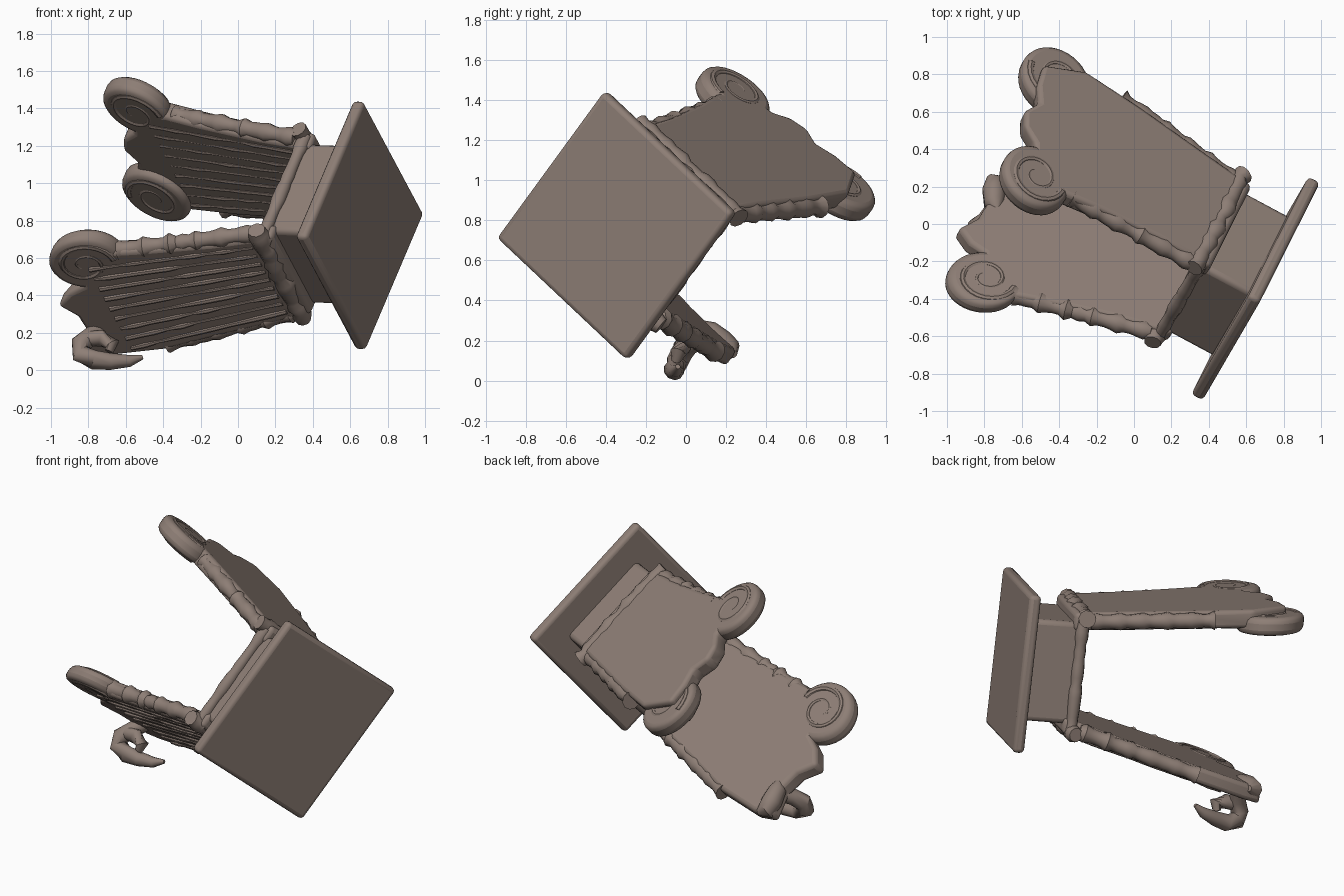
import bpy, bmesh, math, random
from mathutils import Vector, Matrix

if "Cube" in bpy.data.objects:
    bpy.data.objects.remove(bpy.data.objects["Cube"])

random.seed(4)

# Tilted local frame: X across the two arms, Y along arm width, Z away from the plate
Z = Vector((-0.881, 0.472, 0.03)).normalized()
X = Vector((0.334, 0.552, 0.764))
X = (X - Z * X.dot(Z)).normalized()
Y = Z.cross(X)
FRAME = Matrix.Translation((0.65, -0.345, 0.775)) @ Matrix((X, Y, Z)).transposed().to_4x4()

STONE = bpy.data.materials.new("stone")
STONE.diffuse_color = (0.27, 0.21, 0.18, 1)
STONE.use_nodes = True
STONE.node_tree.nodes["Principled BSDF"].inputs["Base Color"].default_value = STONE.diffuse_color


def finish(bm, name, bevel=0.0, world=False):
    bmesh.ops.recalc_face_normals(bm, faces=bm.faces)
    me = bpy.data.meshes.new(name)
    bm.to_mesh(me)
    bm.free()
    ob = bpy.data.objects.new(name, me)
    bpy.context.collection.objects.link(ob)
    me.materials.append(STONE)
    if not world:
        ob.matrix_world = FRAME
    if bevel:
        m = ob.modifiers.new("bevel", 'BEVEL')
        m.width, m.segments, m.limit_method = bevel, 3, 'ANGLE'
    bpy.context.view_layer.objects.active = ob
    ob.select_set(True)
    bpy.ops.object.shade_smooth_by_angle(angle=math.radians(40))
    ob.select_set(False)
    return ob


def box(name, centre, size, bevel):
    bm = bmesh.new()
    bmesh.ops.create_cube(bm, size=1, matrix=Matrix.Translation(centre) @ Matrix.Diagonal((*size, 1)))
    return finish(bm, name, bevel)


def prism(name, outline, thick, lean, bevel):
    """Extrude a (width, length) outline across the arm thickness; lean = (v0, slope)."""
    bm = bmesh.new()
    v0, k = lean
    layers = [[bm.verts.new((v0 + k * w + s * thick / 2, u, w)) for u, w in outline] for s in (-1, 1)]
    n = len(outline)
    bm.faces.new(layers[0])
    bm.faces.new(layers[1][::-1])
    for i in range(n):
        j = (i + 1) % n
        bm.faces.new((layers[0][i], layers[0][j], layers[1][j], layers[1][i]))
    return finish(bm, name, bevel)


def tube(name, points, radii, world=False, sides=10):
    """Round rod swept through points with a radius at each point."""
    bm = bmesh.new()
    pts = [Vector(p) for p in points]
    rings = []
    for i, p in enumerate(pts):
        t = (pts[min(i + 1, len(pts) - 1)] - pts[max(i - 1, 0)]).normalized()
        side = t.cross(Vector((1, 0.02, 0.03)) if abs(t.x) < 0.9 else Vector((0, 1, 0))).normalized()
        up = t.cross(side)
        rings.append([bm.verts.new(p + radii[i] * (math.cos(a) * side + math.sin(a) * up))
                      for a in (2 * math.pi * k / sides for k in range(sides))])
    for a, b in zip(rings, rings[1:]):
        for k in range(sides):
            bm.faces.new((a[k], a[(k + 1) % sides], b[(k + 1) % sides], b[k]))
    bm.faces.new(rings[0])
    bm.faces.new(rings[-1][::-1])
    return finish(bm, name, 0, world)


def scroll(name, u, w, r, thick, lean, turn):
    """Rounded disc with a raised spiral on both faces."""
    disc = [(u + r * math.cos(a), w + r * math.sin(a)) for a in (2 * math.pi * k / 36 for k in range(36))]
    prism(name, disc, thick, lean, 0.035)
    n = 40
    for s, label in ((-1, "inner"), (1, "outer")):
        pts, radii = [], []
        for i in range(n):
            f = i / (n - 1)
            a = turn * (math.pi * 0.5 + f * 3.2 * math.pi)
            q = r * (0.80 - 0.62 * f)
            pu, pw = u + q * math.cos(a), w + q * math.sin(a)
            pts.append((lean[0] + lean[1] * pw + s * (thick / 2 - 0.012), pu, pw))
            radii.append(0.022 * (1 - 0.4 * f))
        tube(f"{name}_{label}_spiral", pts, radii, sides=8)


# Square plate and the block standing on it, with a worn rim on its open sides
box("plate", (0, 0, 0), (0.96, 0.945, 0.07), 0.025)
box("block", (0, 0, 0.18), (0.62, 0.61, 0.34), 0.03)
for s in (-1, 1):
    vs = [-0.34 + 0.04 * i for i in range(18)]
    tube(f"block_rim_{'left' if s < 0 else 'right'}", [(v, s * 0.31, 0.335) for v in vs],
         [0.036 + random.uniform(-.005, .005) for _ in vs])

# Arms: flared slabs whose far ends break off unevenly between the scrolls
upper_lean = (0.285, 0.105)
lower_lean = (-0.24, -0.27)
upper_outline = [(-0.32, 0.28), (-0.34, 0.60), (-0.39, 0.95), (-0.43, 1.15), (-0.40, 1.36),
                 (-0.24, 1.42), (-0.18, 1.51), (-0.08, 1.55), (0.02, 1.50), (0.12, 1.55),
                 (0.26, 1.57), (0.38, 1.35), (0.37, 1.0), (0.34, 0.6), (0.32, 0.28)]
lower_outline = [(-0.32, 0.28), (-0.34, 0.60), (-0.39, 0.95), (-0.42, 1.12), (-0.36, 1.32),
                 (-0.20, 1.36), (-0.17, 1.45), (-0.09, 1.54), (0.02, 1.47), (0.15, 1.46),
                 (0.24, 1.50), (0.31, 1.53), (0.36, 1.42), (0.39, 1.12), (0.36, 0.8), (0.32, 0.28)]
prism("upper_arm", upper_outline, 0.11, upper_lean, 0.025)
prism("lower_arm", lower_outline, 0.10, lower_lean, 0.025)

# Scroll ends (the fourth one has broken away)
scroll("upper_left_scroll", -0.425, 1.335, 0.195, 0.11, upper_lean, -1)
scroll("upper_right_scroll", 0.265, 1.475, 0.20, 0.11, (upper_lean[0] - 0.04, upper_lean[1]), 1)
scroll("lower_left_scroll", -0.365, 1.29, 0.195, 0.10, lower_lean, -1)

# Collars where arms meet the block, shallow ribs, and worn beads on the arm edges
for name, lean, side in (("upper", upper_lean, 1), ("lower", lower_lean, -1)):
    v = lean[0] + lean[1] * 0.35
    us = [-0.37 + 0.039 * i for i in range(20)]
    tube(f"{name}_collar", [(v + 0.025 * side, u, 0.35 + random.uniform(-.008, .008)) for u in us],
         [0.05 + random.uniform(-.01, .01) for _ in us])
    for i in range(9):
        f = -0.8 + 0.2 * i
        pts = [(lean[0] + lean[1] * w - 0.046, f * (0.32 + 0.09 * (w - 0.3)), w)
               for w in (0.40 + 0.08 * k for k in range(12))]
        tube(f"{name}_rib_{i + 1}", pts, [random.uniform(.010, .020) for _ in pts], sides=8)
    for s in (-1, 1):
        ws = [0.38 + 0.035 * k for k in range(22)]
        tube(f"{name}_{'left' if s < 0 else 'right'}_edge_bead",
             [(lean[0] + lean[1] * w, s * (0.315 + 0.085 * (w - 0.3)), w) for w in ws],
             [0.043 + (0.012 if k % 4 == 1 else 0) + random.uniform(-.005, .005) for k in range(len(ws))])

# Broken stump of the missing scroll at the lower arm's corner
tube("broken_stump", [(lower_lean[0] + lower_lean[1] * w + 0.025, u, w)
                      for u, w in ((0.12, 1.40), (0.17, 1.43), (0.25, 1.46), (0.31, 1.47), (0.35, 1.44))],
     [0.02, 0.055, 0.065, 0.06, 0.02])

# Broken hook left hanging from the lower arm
tube("broken_hook", [(-0.73, 0.10, 0.22), (-0.79, 0.02, 0.18), (-0.84, -0.02, 0.14), (-0.84, -0.045, 0.09),
                     (-0.77, -0.06, 0.055), (-0.68, -0.055, 0.047), (-0.58, -0.05, 0.05), (-0.51, -0.04, 0.07)],
     [0.05, 0.05, 0.055, 0.055, 0.052, 0.045, 0.032, 0.012], True)
tube("hook_curl", [(-0.80, -0.01, 0.17), (-0.73, -0.02, 0.17), (-0.67, -0.04, 0.14), (-0.69, -0.05, 0.10)],
     [0.04, 0.045, 0.04, 0.025], True)
